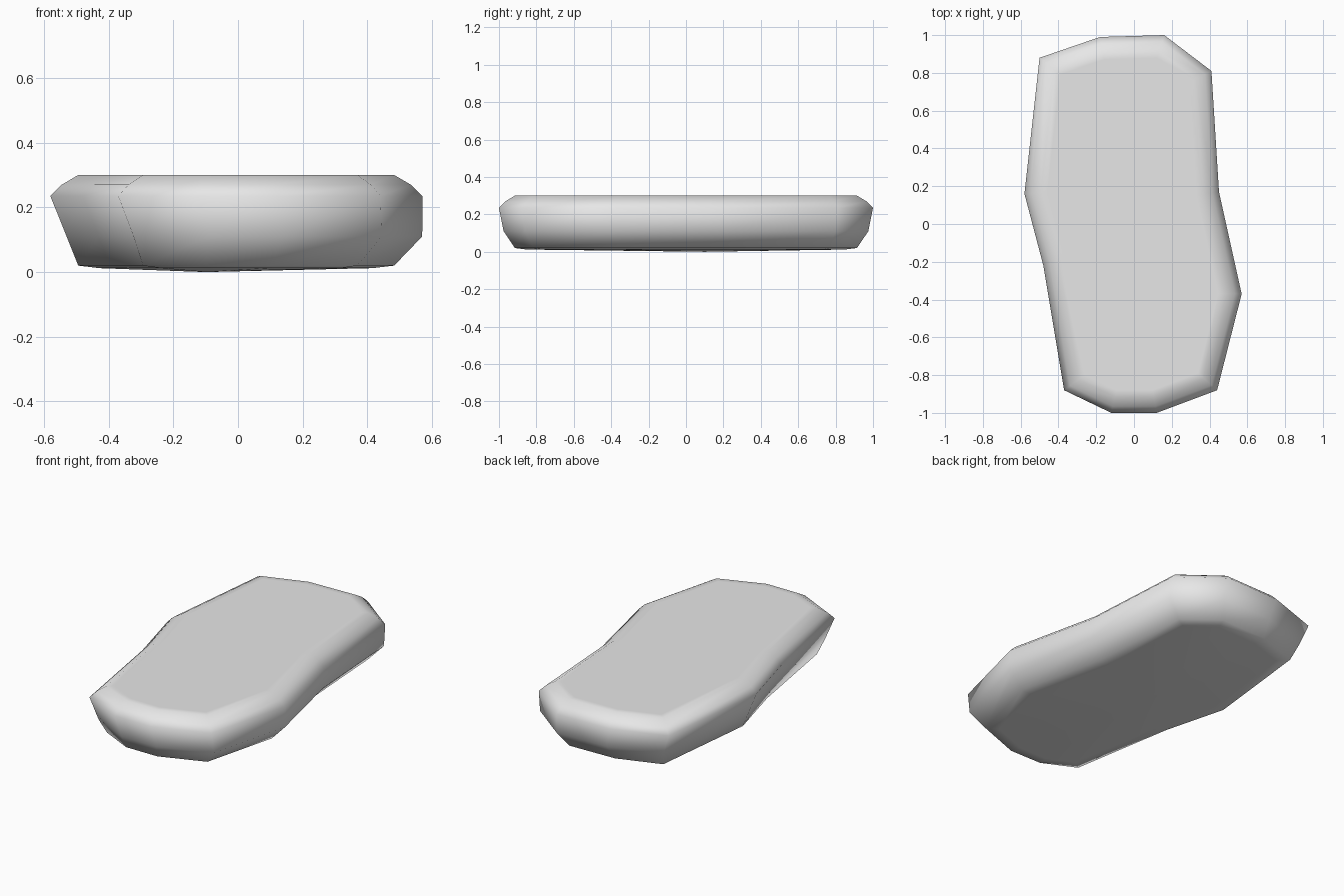
import bpy
import bmesh
from mathutils import Vector

if "Cube" in bpy.data.objects:
    bpy.data.objects.remove(bpy.data.objects["Cube"], do_unlink=True)

# Plan outline of the slab, counter-clockwise
OUTLINE = [Vector(p) for p in (
    (-0.12, -1), (0.12, -1), (0.44, -0.88), (0.57, -0.37), (0.45, 0.17), (0.41, 0.81),
    (0.16, 1), (-0.18, 0.99), (-0.5, 0.88), (-0.58, 0.16), (-0.48, -0.22), (-0.37, -0.88))]

# Edge profile: height, inset from the outline, sideways shift
PROFILE = [(0.012, 0.15, 0), (0.02, 0.085, 0), (0.11, 0.025, 0.025), (0.235, 0, 0),
           (0.27, 0.035, 0), (0.3, 0.085, 0), (0.3, 0.12, 0)]


def inset_outline(distance):
    """Move every edge of the outline inward by the same distance."""
    result = []
    for i, point in enumerate(OUTLINE):
        before = (point - OUTLINE[i - 1]).normalized()
        after = (OUTLINE[(i + 1) % len(OUTLINE)] - point).normalized()
        n1 = Vector((-before.y, before.x))
        n2 = Vector((-after.y, after.x))
        result.append(point + (n1 + n2) * distance / (1 + n1.dot(n2)))
    return result


def bridge(bm, lower, upper):
    for i in range(len(lower)):
        j = (i + 1) % len(lower)
        bm.faces.new((lower[i], lower[j], upper[j], upper[i]))


# Grey stone
stone = bpy.data.materials.new("grey_stone")
stone.use_nodes = True
grey = (0.8, 0.8, 0.8, 1)
stone.diffuse_color = grey
stone.node_tree.nodes["Principled BSDF"].inputs["Base Color"].default_value = grey

# Slab: stacked rings, flat top and slightly bulging underside
bm = bmesh.new()
rings = [[bm.verts.new((p.x + shift, p.y, z)) for p in inset_outline(inset)]
         for z, inset, shift in PROFILE]
for lower, upper in zip(rings, rings[1:]):
    bridge(bm, lower, upper)
bm.faces.new(rings[-1])
belly = bm.verts.new((-0.1, 0.1, 0))
for i, vert in enumerate(rings[0]):
    bm.faces.new((rings[0][i - 1], belly, vert))
bmesh.ops.recalc_face_normals(bm, faces=bm.faces)
for face in bm.faces:
    face.smooth = True

mesh = bpy.data.meshes.new("stone_slab")
bm.to_mesh(mesh)
bm.free()
mesh.materials.append(stone)
slab = bpy.data.objects.new("stone_slab", mesh)
bpy.context.collection.objects.link(slab)
